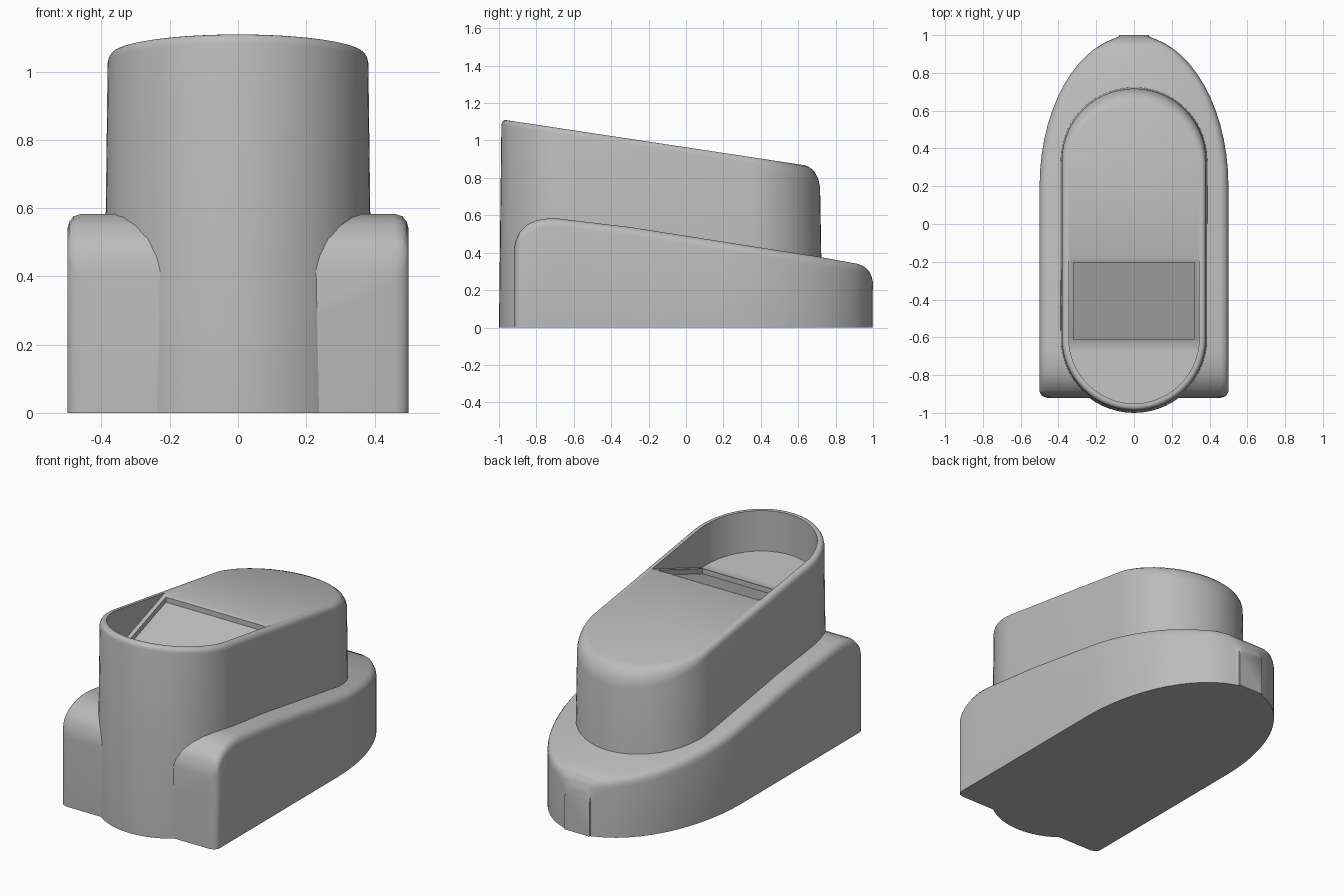
import bpy, bmesh, math

cube = bpy.data.objects.get("Cube")
if cube:
    bpy.data.objects.remove(cube)

grey = bpy.data.materials.new("plain grey")
grey.use_nodes = True
grey.diffuse_color = (0.5, 0.5, 0.5, 1)
grey.node_tree.nodes["Principled BSDF"].inputs["Base Color"].default_value = (0.5, 0.5, 0.5, 1)


def skin(name, rings):
    """Join closed rings of equal length with quads and cap both ends."""
    bm = bmesh.new()
    loops = [[bm.verts.new(p) for p in ring] for ring in rings]
    n = len(loops[0])
    for a, b in zip(loops, loops[1:]):
        for i in range(n):
            j = (i + 1) % n
            bm.faces.new((a[i], a[j], b[j], b[i]))
    bm.faces.new(loops[0])
    bm.faces.new(loops[-1])
    bmesh.ops.recalc_face_normals(bm, faces=bm.faces)
    mesh = bpy.data.meshes.new(name)
    bm.to_mesh(mesh)
    bm.free()
    obj = bpy.data.objects.new(name, mesh)
    bpy.context.collection.objects.link(obj)
    mesh.materials.append(grey)
    return obj


def activate(obj):
    bpy.ops.object.select_all(action='DESELECT')
    obj.select_set(True)
    bpy.context.view_layer.objects.active = obj


def smooth(obj):
    activate(obj)
    bpy.ops.object.shade_smooth_by_angle(angle=math.radians(35))


def cut(obj, cutter):
    mod = obj.modifiers.new("cut", 'BOOLEAN')
    mod.operation = 'DIFFERENCE'
    mod.solver = 'EXACT'
    mod.object = cutter
    activate(obj)
    bpy.ops.object.modifier_apply(modifier=mod.name)
    bpy.data.objects.remove(cutter)


def lerp_profile(points, y):
    for (y0, z0), (y1, z1) in zip(points, points[1:]):
        if y <= y1:
            return z0 + (z1 - z0) * (y - y0) / (y1 - y0)
    return points[-1][1]


# Base: cross-sections lofted from the front to the rounded back
BASE_TOP = [(-.92, .42), (-.912, .46), (-.89, .51), (-.85, .55), (-.8, .573),
            (-.74, .583), (-.68, .582), (-.3, .537), (.7, .38), (.92, .34),
            (.955, .325), (.98, .3), (.993, .27), (1, .24)]


def base_half_width(y):
    if y < -.88:
        return .46 + .04 * math.sqrt(max(0, 1 - ((-.88 - y) / .04) ** 2))
    if y > .2:
        return max(.08, .5 * math.sqrt(max(0, 1 - ((y - .2) / .8) ** 2)))
    return .5


def base_section(y):
    w, z = base_half_width(y), lerp_profile(BASE_TOP, y)
    half = [(w, 0), (w, z - .045), (w - .005, z - .024), (w - .018, z - .007), (w - .04, z)]
    return [(x, y, h) for x, h in half] + [(-x, y, h) for x, h in reversed(half)]


stations = {y for y, z in BASE_TOP} | {-.88, -.9}
stations |= {round(.2 + .8 * math.sin(math.radians(a)), 3) for a in range(0, 86, 6)}
base = skin("base", [base_section(y) for y in sorted(stations)])
smooth(base)

# Tower: capsule rings with a sloping top and a softer back edge
FRONT_Y, BACK_Y, SEGMENTS = -.605, .335, 28


def top_z(y):
    return 1.11 - .151 * (y + .97)


def capsule(radius, inset=0, drop=None):
    ring = []
    for centre, start in ((BACK_Y, 0), (FRONT_Y, math.pi)):
        for i in range(SEGMENTS + 1):
            a = start + math.pi * i / SEGMENTS
            soft = 1 + 2.5 * max(0, math.sin(a))
            r = radius - inset * soft
            x, y = r * math.cos(a), centre + r * math.sin(a)
            ring.append((x, y, 0 if drop is None else top_z(y) - drop * soft))
    return ring


tower = skin("tower", [capsule(.395), capsule(.382, 0, .03), capsule(.382, .003, .017),
                       capsule(.382, .009, .007), capsule(.382, .016, .002), capsule(.382, .024, 0)])

# Hollow in the tower: a sloping ramp running down to a floor behind the rim
RAMP_START, RAMP_END, FLOOR_DEPTH, INNER = -.18, -.64, .235, .345


def hollow_z(y):
    end = top_z(RAMP_END) - FLOOR_DEPTH
    if y < RAMP_END:
        return top_z(y) - FLOOR_DEPTH
    return end + (top_z(RAMP_START) - end) * (y - RAMP_END) / (RAMP_START - RAMP_END)


def block_section(y, w, z):
    return [(w, y, z), (w, y, 1.5), (-w, y, 1.5), (-w, y, z)]


hollow = [block_section(RAMP_START, INNER, hollow_z(RAMP_START)),
          block_section(FRONT_Y, INNER, hollow_z(FRONT_Y))]
for y in [RAMP_END] + [FRONT_Y - INNER * math.sin(math.radians(a)) for a in range(12, 88, 5)]:
    w = math.sqrt(INNER ** 2 - (y - FRONT_Y) ** 2)
    hollow.append(block_section(y, w, hollow_z(y)))
cut(tower, skin("hollow_cutter", hollow))

# Shallow rectangular panel recess in the ramp
cut(tower, skin("panel_cutter", [block_section(y, .32, hollow_z(y) - .03) for y in (-.205, -.61)]))
smooth(tower)
